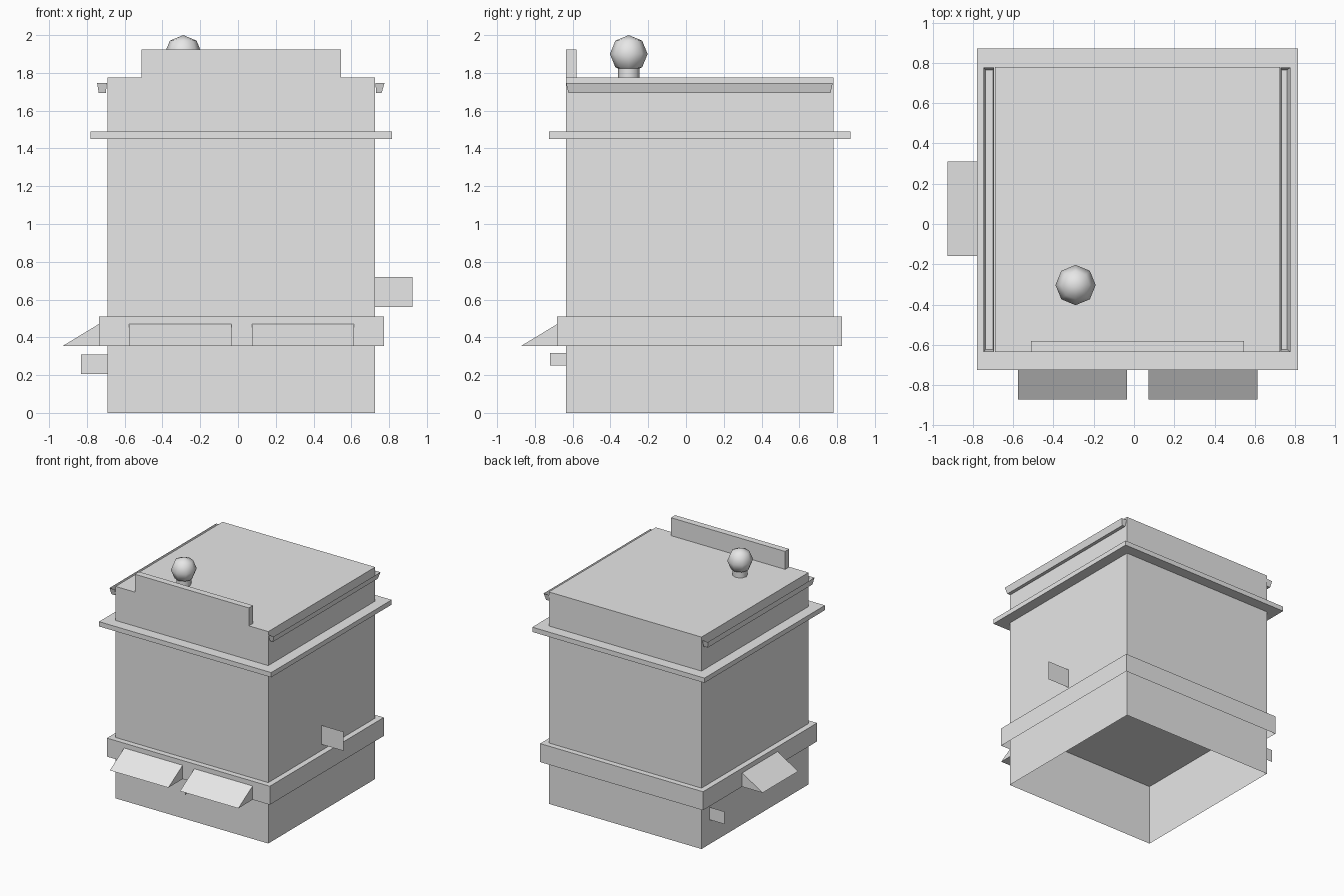
import bpy
import bmesh
from mathutils import Vector

if "Cube" in bpy.data.objects:
    bpy.data.objects.remove(bpy.data.objects["Cube"], do_unlink=True)

GREY = (0.8, 0.8, 0.8, 1.0)
paint = bpy.data.materials.new("light_grey")
paint.use_nodes = True
paint.diffuse_color = GREY
paint.node_tree.nodes["Principled BSDF"].inputs["Base Color"].default_value = GREY

# Body footprint
X0, X1, Y0, Y1 = -0.69, 0.725, -0.635, 0.78
BAND_Z, BAND_TOP, ROOF_Z = 0.355, 0.51, 1.775


def finish(name, bm):
    mesh = bpy.data.meshes.new(name)
    bmesh.ops.recalc_face_normals(bm, faces=bm.faces)
    bm.to_mesh(mesh)
    bm.free()
    mesh.materials.append(paint)
    obj = bpy.data.objects.new(name, mesh)
    bpy.context.collection.objects.link(obj)
    return obj


def box(name, x, y, z, open_dirs=(), bottom=None):
    """Box from ranges; open_dirs lists removed z sides, bottom gives tapered x and y ranges."""
    bm = bmesh.new()
    bmesh.ops.create_cube(bm, size=1)
    for v in bm.verts:
        bx, by = bottom if bottom and v.co.z < 0 else (x, y)
        v.co = Vector([r[1] if c > 0 else r[0] for c, r in zip(v.co, (bx, by, z))])
    bm.normal_update()
    gone = [f for f in bm.faces if any(f.normal.z * d > 0.9 for d in open_dirs)]
    bmesh.ops.delete(bm, geom=gone, context="FACES")
    return finish(name, bm)


def sheet(name, corners):
    bm = bmesh.new()
    bm.faces.new([bm.verts.new(c) for c in corners])
    return finish(name, bm)


def awning(name, place, span):
    """Wedge with a sloping top; place maps (outward, along, z) to a position."""
    profile = [(0, BAND_Z), (0.19, BAND_Z), (0, 0.47)]
    bm = bmesh.new()
    ends = [[bm.verts.new(place(o, a, z)) for o, z in profile] for a in span]
    for end in ends:
        bm.faces.new(end)
    for i in range(3):
        j = (i + 1) % 3
        bm.faces.new((ends[0][i], ends[0][j], ends[1][j], ends[1][i]))
    return finish(name, bm)


def grown(m):
    return (X0 - m, X1 + m), (Y0 - m, Y1 + m)


# Walls and bands
box("base_walls", *grown(0), (0, BAND_TOP), open_dirs=(1, -1))
box("sign_band", *grown(0.047), (BAND_Z, BAND_TOP), open_dirs=(-1,))
box("upper_walls", *grown(0), (BAND_TOP, ROOF_Z), open_dirs=(-1,))
box("cornice", *grown(0.09), (1.45, 1.49))
box("front_parapet", (-0.512, 0.545), (Y0, -0.58), (ROOF_Z - 0.01, 1.925))

# Awnings over the front and right side
for label, span in (("right", (-0.577, -0.035)), ("left", (0.073, 0.613))):
    awning("front_awning_" + label, lambda o, a, z: (a, Y0 - 0.047 - o, z), span)
awning("side_awning", lambda o, a, z: (X0 - 0.047 - o, a, z), (-0.16, 0.31))

# Open gutters along the eaves
for label, top, low in (("right", (-0.746, -0.694), (-0.737, -0.7)),
                        ("left", (0.727, 0.776), (0.732, 0.76))):
    box("gutter_" + label, top, (Y0, 0.777), (1.693, 1.747), open_dirs=(1,),
        bottom=(low, (-0.622, 0.765)))


# Thin hanging signs
def side_sign(name, x, y, z):
    sheet(name, [(x[0], y, z[0]), (x[1], y, z[0]), (x[1], y, z[1]), (x[0], y, z[1])])


side_sign("left_sign", (X1, 0.925), 0.072, (0.56, 0.72))
side_sign("right_sign", (-0.83, X0), 0.674, (0.205, 0.31))
sheet("front_sign", [(0.015, y, z) for y, z in
                     ((-0.72, 0.25), (Y0, 0.25), (Y0, 0.318), (-0.72, 0.318))])

# Roof ventilator
VX, VY = -0.29, -0.303
bm = bmesh.new()
bmesh.ops.create_uvsphere(bm, u_segments=8, v_segments=4, radius=0.1)
bmesh.ops.translate(bm, verts=bm.verts, vec=(VX, VY, 1.9))
ball = finish("vent_ball", bm)
bm = bmesh.new()
bmesh.ops.create_cone(bm, segments=8, radius1=0.058, radius2=0.058, depth=0.065)
bmesh.ops.translate(bm, verts=bm.verts, vec=(VX, VY, ROOF_Z + 0.0275))
stem = finish("vent_stem", bm)
for obj in (ball, stem):
    for p in obj.data.polygons:
        p.use_smooth = abs(p.normal.z) < 0.99
